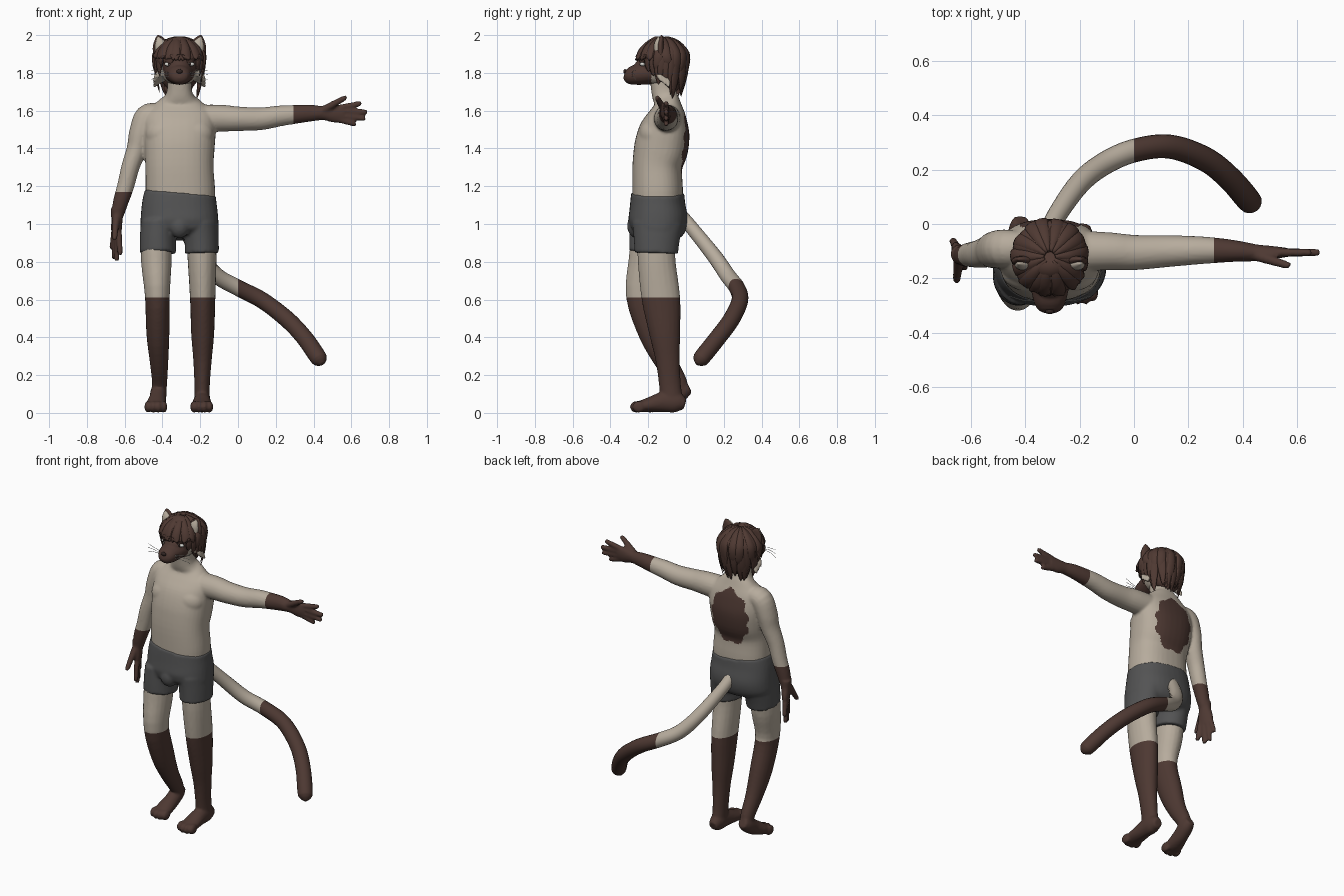
import bpy, bmesh, math, random
from mathutils import Vector, Matrix

random.seed(4)
CX = -0.31  # body centre line


def material(name, rgb):
    m = bpy.data.materials.new(name)
    m.diffuse_color = (*rgb, 1)
    return m


CREAM = material("cream fur", (0.47, 0.41, 0.335))
BROWN = material("dark brown fur", (0.075, 0.040, 0.032))
HAIR = material("brown hair", (0.078, 0.041, 0.032))
GREY = material("grey cloth", (0.087, 0.087, 0.088))
WHITE = material("eye white", (0.70, 0.70, 0.66))
BLACK = material("nose black", (0.03, 0.018, 0.016))


def tube(bm, pts, ref=(1, 0, 0), n=20, sub=4, p=2.0):
    """Loft ellipses along a smooth path; rows are x, y, z, radius along ref, other radius."""
    rows = []
    for i in range(len(pts) - 1):
        a, b, c, d = (pts[max(0, min(len(pts) - 1, i + k))] for k in (-1, 0, 1, 2))
        for s in range(sub):
            t = s / sub
            rows.append([0.5 * (2 * B + (C - A) * t + (2 * A - 5 * B + 4 * C - D) * t * t
                                + (3 * B - A - 3 * C + D) * t ** 3) for A, B, C, D in zip(a, b, c, d)])
    rows.append(pts[-1])
    rings = []
    for i, r in enumerate(rows):
        tan = (Vector(rows[min(i + 1, len(rows) - 1)][:3]) - Vector(rows[max(i - 1, 0)][:3])).normalized()
        u = Vector(ref)
        u = (u - tan * u.dot(tan)).normalized()
        v = tan.cross(u)
        ring = []
        for k in range(n):
            c, s = math.cos(2 * math.pi * k / n), math.sin(2 * math.pi * k / n)
            c, s = (math.copysign(abs(w) ** (2 / p), w) for w in (c, s))
            ring.append(bm.verts.new(Vector(r[:3]) + u * c * max(r[3], .001) + v * s * max(r[4], .001)))
        rings.append(ring)
    for r0, r1 in zip(rings, rings[1:]):
        for k in range(n):
            bm.faces.new((r0[k], r0[(k + 1) % n], r1[(k + 1) % n], r1[k]))
    bm.faces.new(rings[0][::-1])
    bm.faces.new(rings[-1])


def ball(bm, c, r, seg=20):
    bmesh.ops.create_uvsphere(bm, u_segments=seg, v_segments=seg // 2, radius=1,
                              matrix=Matrix.Translation(c) @ Matrix.Diagonal((*r, 1)))


def finish(name, bm, mats, voxel=0, smooth=3, cuts=(), rule=None):
    """Make the object, optionally fuse it, cut colour borders and colour faces by rule."""
    bmesh.ops.recalc_face_normals(bm, faces=bm.faces)
    me = bpy.data.meshes.new(name)
    bm.to_mesh(me)
    bm.free()
    ob = bpy.data.objects.new(name, me)
    bpy.context.collection.objects.link(ob)
    if voxel:
        m = ob.modifiers.new("fuse", 'REMESH')
        m.mode, m.voxel_size = 'VOXEL', voxel
        m = ob.modifiers.new("soften", 'SMOOTH')
        m.factor, m.iterations = 0.5, smooth
        dg = bpy.context.evaluated_depsgraph_get()
        new = bpy.data.meshes.new_from_object(ob.evaluated_get(dg))
        ob.modifiers.clear()
        ob.data = new
    me = ob.data
    me.materials.clear()
    for m in mats:
        me.materials.append(m)
    b = bmesh.new()
    b.from_mesh(me)
    for co, no in cuts:
        bmesh.ops.bisect_plane(b, geom=b.verts[:] + b.edges[:] + b.faces[:], plane_co=co, plane_no=no)
    b.normal_update()
    for f in b.faces:
        f.smooth = True
        f.material_index = int(bool(rule(f.calc_center_median(), f.normal))) if rule else 0
    b.to_mesh(me)
    b.free()
    return ob


def hand(bm, wrist, along, spread):
    w, a, s = Vector(wrist), Vector(along).normalized(), Vector(spread).normalized()
    n = a.cross(s).normalized()
    P = lambda x, y, z=0: tuple(w + a * x + s * y + n * z)
    tube(bm, [(*P(-.02, 0), .038, .036), (*P(.03, 0), .038, .029), (*P(.08, -.004), .047, .024),
              (*P(.13, -.004), .046, .018)], ref=s)
    fingers = [(.11, .03, .215, .05), (.12, .01, .245, .006), (.115, -.014, .235, -.028), (.1, -.034, .185, -.056)]
    for x0, y0, x1, y1 in fingers:
        tube(bm, [(*P(x0, y0), .016, .016), (*P((x0 + x1) / 2, (y0 + y1) / 2), .0155, .0155),
                  (*P(x1, y1), .014, .014), (*P(x1 + .01, y1), .008, .008)], ref=s, n=10)
    tube(bm, [(*P(.02, .015, .01), .022, .022), (*P(.08, .05, .03), .018, .018),
              (*P(.135, .08, .047), .014, .014), (*P(.145, .083, .05), .008, .008)], ref=n, n=10)


def foot(bm, pts, toe):
    tube(bm, pts, n=20)
    for dx, dy in ((-.042, .012), (-.014, 0), (.014, 0), (.042, .012)):
        ball(bm, (toe[0] + dx, toe[1] + dy, .032), (.019, .036, .032), 14)


# body: torso, neck, arms, legs, fused into one skin
bm = bmesh.new()
tube(bm, [(CX + .005, -.15, 1.08, .18, .13), (CX + .005, -.15, 1.17, .184, .134), (CX, -.152, 1.3, .18, .132),
          (CX, -.132, 1.4, .186, .143), (CX, -.113, 1.5, .192, .133), (CX, -.1, 1.58, .185, .1),
          (CX, -.1, 1.64, .125, .07), (CX, -.115, 1.69, .07, .066), (CX, -.13, 1.80, .062, .065)], n=36, p=2.35)
for s in (-1, 1):
    ball(bm, (CX + s * .08, -.17, 1.475), (.1, .078, .085), 28)
tube(bm, [(-.42, -.09, 1.58, .06, .065), (-.48, -.09, 1.565, .068, .07), (-.517, -.095, 1.48, .06, .068),
          (-.535, -.1, 1.4, .054, .06), (-.57, -.11, 1.3, .048, .052), (-.595, -.112, 1.2, .045, .047),
          (-.62, -.115, 1.12, .041, .042), (-.638, -.115, 1.05, .034, .034)])
tube(bm, [(-.28, -.1, 1.555, .08, .075), (-.1, -.1, 1.56, .07, .072), (0, -.105, 1.557, .065, .065),
          (.12, -.1, 1.557, .059, .06), (.22, -.097, 1.572, .053, .055), (.3, -.097, 1.58, .047, .05),
          (.38, -.1, 1.587, .039, .045), (.44, -.105, 1.587, .032, .038)], ref=(0, 1, 0))
hand(bm, (.43, -.105, 1.587), (1, 0, 0), (0, 0, 1))
hand(bm, (-.64, -.113, 1.06), (-.02, 0, -1), (.4, -.9, 0))
tube(bm, [(-.195, -.155, .92, .078, .1), (-.19, -.155, .8, .076, .1), (-.187, -.132, .6, .067, .102),
          (-.187, -.112, .42, .061, .082), (-.188, -.097, .28, .049, .064), (-.19, -.085, .15, .041, .058),
          (-.19, -.075, .06, .042, .06)])
tube(bm, [(-.43, -.19, .92, .08, .1), (-.432, -.205, .8, .081, .1), (-.427, -.23, .62, .066, .088),
          (-.424, -.17, .42, .061, .08), (-.418, -.105, .27, .049, .06), (-.415, -.04, .16, .04, .047),
          (-.42, -.03, .1, .04, .04)])
foot(bm, [(-.19, -.005, .045, .028, .028), (-.19, -.05, .057, .043, .055), (-.19, -.12, .058, .046, .054),
          (-.192, -.2, .042, .054, .038), (-.192, -.255, .032, .054, .028)], (-.192, -.262))
foot(bm, [(-.418, .018, .135, .028, .03), (-.42, -.02, .115, .042, .046), (-.425, -.08, .076, .045, .046),
          (-.433, -.14, .047, .053, .038), (-.435, -.18, .034, .054, .028)], (-.435, -.19))


def body_rule(c, n):
    dx, dz = c.x - CX, c.z - 1.44
    patch = (dx / .13) ** 2 + (dz / .175) ** 2 < 1 + .12 * math.sin(9 * math.atan2(dz, dx))
    return c.x > .295 or c.z < .61 or (c.x < -.54 and c.z < 1.17) or (patch and n.y > .2 and c.y > -.1)


finish("body", bm, [CREAM, BROWN], .008, 3,
       [((.295, 0, 0), (1, 0, 0)), ((0, 0, .61), (0, 0, 1)), ((0, 0, 1.17), (0, 0, 1))], body_rule)

# shorts
bm = bmesh.new()
tube(bm, [(CX + .005, -.15, 1.165, .189, .14), (CX, -.15, 1.1, .199, .147), (CX, -.148, 1.02, .206, .157),
          (CX, -.155, .96, .205, .14), (CX, -.16, .93, .17, .1)], n=36, p=2.3)
tube(bm, [(-.2, -.15, 1.0, .095, .135), (-.193, -.155, .92, .091, .122), (-.191, -.157, .845, .09, .115)], n=28)
tube(bm, [(-.42, -.165, 1.0, .095, .135), (-.424, -.18, .92, .096, .122), (-.424, -.19, .845, .096, .112)], n=28)
ball(bm, (CX, -.262, .99), (.055, .05, .065))
finish("shorts", bm, [GREY], .009, 3)

# tail
bm = bmesh.new()
tube(bm, [(-.31, -.03, 1.05, .035, .035), (-.285, .03, .98, .036, .036), (-.2, .15, .83, .04, .04),
          (-.11, .222, .725, .042, .042), (0, .27, .662, .043, .043), (.13, .285, .595, .044, .044),
          (.26, .24, .495, .045, .045), (.35, .17, .4, .045, .045), (.42, .09, .3, .045, .045),
          (.437, .07, .275, .036, .036), (.446, .058, .26, .012, .012)], ref=(0, 0, 1), sub=6)
finish("tail", bm, [CREAM, BROWN], cuts=[((0, 0, 0), (1, 0, 0))], rule=lambda c, n: c.x > 0)

# head with muzzle and cheek tufts
bm = bmesh.new()
ball(bm, (CX, -.13, 1.86), (.112, .115, .115), 28)
ball(bm, (CX, -.145, 1.8), (.09, .09, .07), 24)
ball(bm, (CX, -.2, 1.83), (.065, .075, .055), 24)
tube(bm, [(CX, -.19, 1.80, .08, .06), (CX, -.25, 1.792, .068, .056), (CX, -.295, 1.786, .056, .047),
          (CX, -.318, 1.788, .04, .034), (CX, -.327, 1.79, .015, .014)])
for s in (-1, 1):
    for k in range(3):
        tube(bm, [(CX + s * .075, -.15 + .02 * k, 1.81 - .01 * k, .03, .03),
                  (CX + s * .115, -.14 + .02 * k, 1.785 - .015 * k, .018, .018),
                  (CX + s * .135, -.13 + .02 * k, 1.755 - .015 * k, .006, .006)], ref=(0, 1, 0), n=10)
finish("head", bm, [CREAM, BROWN], .006, 3,
       rule=lambda c, n: abs(c.x - CX) < .088 and c.y < -.185 and c.z > 1.735)

# eyes, nose
bm = bmesh.new()
for s in (-1, 1):
    ball(bm, (CX + s * .06, -.23, 1.846), (.02, .014, .011), 14)
finish("eyes", bm, [WHITE])
bm = bmesh.new()
ball(bm, (CX, -.322, 1.808), (.017, .01, .012), 14)
for s in (-1, 1):
    ball(bm, (CX + s * .057, -.241, 1.846), (.006, .005, .008), 10)
finish("nose_and_pupils", bm, [BLACK])

# ears and pale ear linings
bm, inner = bmesh.new(), bmesh.new()
for s in (-1, 1):
    for b, k, y in ((bm, 1, 0), (inner, .72, -.016)):
        tube(b, [(CX + s * .09, -.135 + y, 1.90, .05 * k, .022), (CX + s * .1, -.135 + y, 1.95, .042 * k, .018),
                 (CX + s * .11, -.13 + y, 1.985 - (1 - k) * .02, .02 * k, .01),
                 (CX + s * .115, -.13 + y, 2.0 - (1 - k) * .03, .003, .003)], n=14)
finish("ears", bm, [HAIR])
finish("ear_linings", inner, [CREAM])

# hair: a cap with layers of tapered locks fanning out from the crown
bm = bmesh.new()
tube(bm, [(CX, -.11, 1.975, .03, .03), (CX, -.118, 1.955, .085, .085), (CX, -.115, 1.91, .121, .122),
          (CX, -.11, 1.87, .127, .125)], n=28)
tube(bm, [(CX, -.085, 1.9, .115, .085), (CX, -.075, 1.82, .115, .075), (CX, -.08, 1.75, .09, .06),
          (CX, -.09, 1.72, .06, .04)], n=24)
for layer, count in enumerate((26, 20, 14)):
    for i in range(count):
        a = 2 * math.pi * (i + .5 * layer + random.uniform(-.3, .3)) / count
        swirl = random.uniform(-.25, .25)
        back = (math.sin(a) + 1) / 2            # 0 at the face, 1 at the nape
        low = (1.872 - .2 * min(1, back * 1.25) ** .8) + .04 * layer + random.uniform(-.015, .02)
        k = .95 + .035 * layer + random.uniform(-.02, .02)
        pts = []
        for phi, w in ((8, .008), (30, .02), (55, .026), (76, .028)):
            q, b = math.radians(phi), a + swirl * phi / 150
            pts.append((CX + .136 * k * math.sin(q) * math.cos(b), -.12 + .134 * k * math.sin(q) * math.sin(b),
                        1.86 + .126 * (.93 + .025 * layer) * math.cos(q), w, .012))
        top = pts[-1][2]
        low = min(low, top - .015)
        for t, w in ((.5, .024), (.85, .013), (1, .002)):
            r, b = k * (1.02 - .28 * back * t * t), a + swirl * (.5 + t * .5)
            pts.append((CX + .136 * r * math.cos(b), -.12 + .134 * r * math.sin(b), top + (low - top) * t,
                        w, .011 * (1.1 - t)))
        tube(bm, pts, ref=(-math.sin(a), math.cos(a), 0), n=8, sub=3)
finish("hair", bm, [HAIR])

# whiskers
bm = bmesh.new()
for s in (-1, 1):
    for k in (-1, 0, 1):
        tube(bm, [(CX + s * .045, -.285, 1.79 + .008 * k, .0012, .0012),
                  (CX + s * .1, -.28, 1.795 + .015 * k, .0012, .0012),
                  (CX + s * .15, -.265, 1.79 + .025 * k, .001, .001)], ref=(0, 1, 0), n=5)
finish("whiskers", bm, [WHITE])
